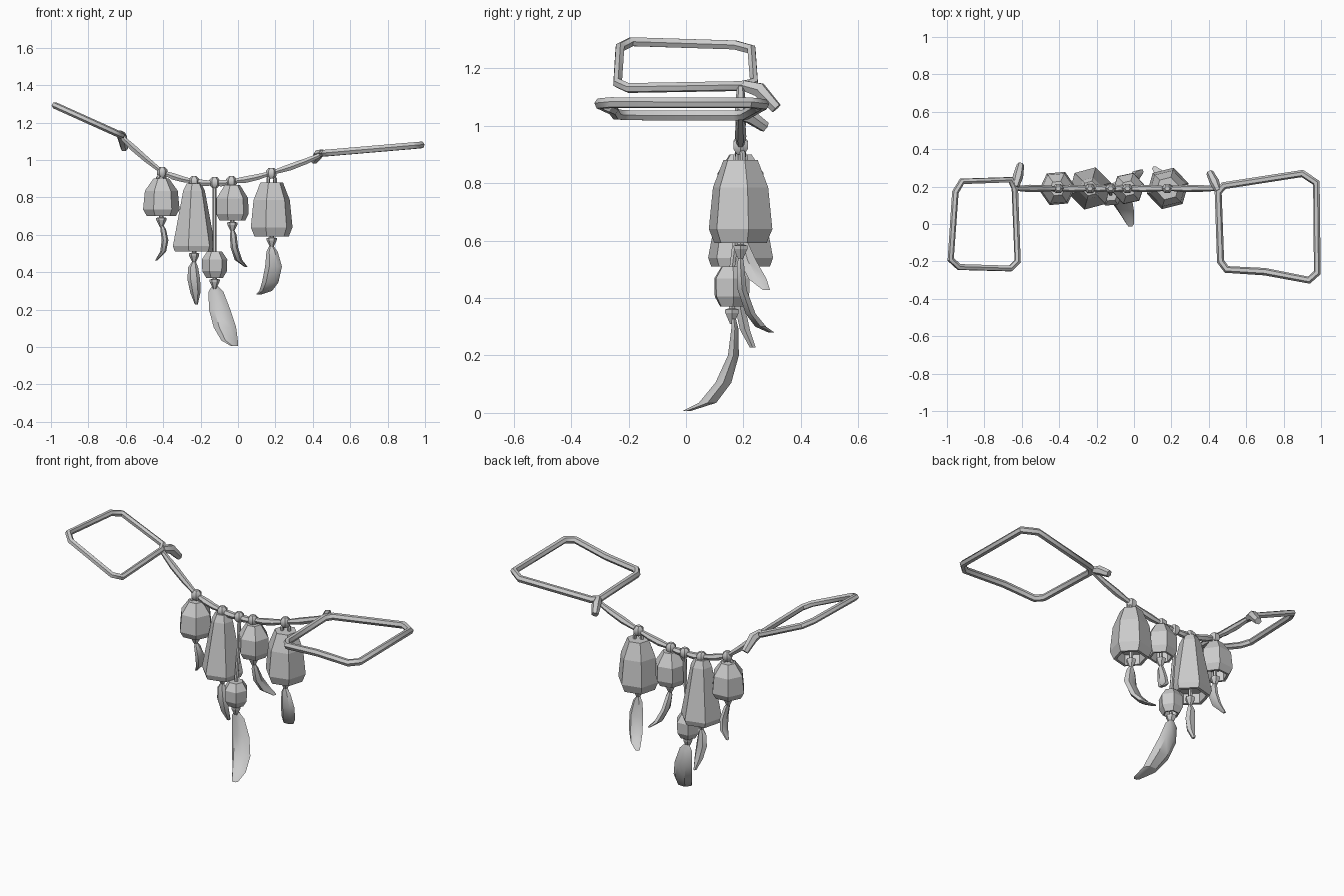
import bpy, bmesh
from math import cos, sin, pi, radians
from mathutils import Vector

cube = bpy.data.objects.get("Cube")
if cube:
    bpy.data.objects.remove(cube, do_unlink=True)

mat = bpy.data.materials.new("plain grey")
mat.use_nodes = True
GREY = (0.6, 0.6, 0.6, 1)
mat.diffuse_color = GREY
mat.node_tree.nodes["Principled BSDF"].inputs["Base Color"].default_value = GREY


def add(name, mesh, smooth=0):
    mesh.materials.clear()
    mesh.materials.append(mat)
    ob = bpy.data.objects.new(name, mesh)
    bpy.context.collection.objects.link(ob)
    if smooth:
        bpy.ops.object.select_all(action='DESELECT')
        ob.select_set(True)
        bpy.context.view_layer.objects.active = ob
        bpy.ops.object.shade_smooth_by_angle(angle=radians(smooth))
    return ob


def loft(name, rings, sides=6, turn=0, smooth=0):
    """Skin horizontal rings given as (x, y, z, rx, ry)."""
    bm = bmesh.new()
    loops = []
    for x, y, z, rx, ry in rings:
        angles = [turn + 2 * pi * k / sides for k in range(sides)]
        loops.append([bm.verts.new((x + rx * cos(a), y + ry * sin(a), z)) for a in angles])
    for a, b in zip(loops, loops[1:]):
        for k in range(sides):
            j = (k + 1) % sides
            bm.faces.new((a[k], a[j], b[j], b[k]))
    bm.faces.new(loops[0])
    bm.faces.new(loops[-1])
    bmesh.ops.recalc_face_normals(bm, faces=bm.faces)
    mesh = bpy.data.meshes.new(name)
    bm.to_mesh(mesh)
    bm.free()
    return add(name, mesh, smooth)


def tube(name, points, radii, closed=False):
    """Faceted cord along a polyline."""
    cu = bpy.data.curves.new(name, 'CURVE')
    cu.dimensions = '3D'
    cu.bevel_depth = 1
    cu.bevel_resolution = 1
    cu.use_fill_caps = True
    sp = cu.splines.new('POLY')
    sp.points.add(len(points) - 1)
    sp.use_cyclic_u = closed
    for i, (p, co) in enumerate(zip(sp.points, points)):
        p.co = (*co, 1)
        p.radius = radii[i % len(radii)]
    tmp = bpy.data.objects.new(name, cu)
    bpy.context.collection.objects.link(tmp)
    dg = bpy.context.evaluated_depsgraph_get()
    mesh = bpy.data.meshes.new_from_object(tmp.evaluated_get(dg))
    bpy.data.objects.remove(tmp, do_unlink=True)
    return add(name, mesh, 50)


Y = 0.19

# Tie loops at both ends, each lying in a sloping plane
right_loop = [(-.98, -.19), (-.935, -.23), (-.66, -.238), (-.622, -.2),
              (-.637, .19), (-.66, .237), (-.92, .228), (-.955, .17)]
tube("right_tie_loop", [(x, y, 1.13 - (x + .62) * .45) for x, y in right_loop], [.018], True)
left_loop = [(.463, -.2), (.495, -.243), (.7, -.255), (.935, -.3),
             (.98, -.26), (.975, .22), (.9, .27), (.48, .205), (.45, .17)]
tube("left_tie_loop", [(x, y, 1.035 + (x - .45) * .085) for x, y in left_loop], [.02], True)

# Knots with loose tails
tube("right_knot_tail", [(-.635, .2, 1.14), (-.62, .255, 1.125), (-.607, .315, 1.06)], [.02, .028, .02])
tube("left_knot_tail", [(.45, .18, 1.04), (.43, .225, 1.03), (.405, .275, .995)], [.018, .026, .02])

# Cord from which everything hangs
knots = [(-.64, 1.14), (-.405, .935), (-.235, .885), (-.125, .88), (-.035, .885), (.178, .93), (.46, 1.035)]
cord = []
for (xa, za), (xb, zb) in zip(knots, knots[1:]):
    sag = .006
    cord += [(xa, Y, za), (xa * .65 + xb * .35, Y, za * .65 + zb * .35 - sag),
             (xa * .35 + xb * .65, Y, za * .35 + zb * .65 - sag)]
cord.append((knots[-1][0], Y, knots[-1][1]))
tube("hanging_cord", cord, [.012, .02, .018])

# Bells: x, y, turn in degrees, profile of (radius, height) from top to lip
bells = {
    "right_bell": (-.41, Y, 5, [(.042, .9), (.088, .835), (.098, .735), (.078, .7)]),
    "tall_bell": (-.235, Y, 15, [(.04, .875), (.06, .835), (.117, .54), (.106, .51)]),
    "low_bell": (-.125, .16, 5, [(.04, .51), (.068, .468), (.066, .405), (.045, .37)]),
    "middle_bell": (-.03, Y, 12, [(.042, .865), (.086, .795), (.088, .71), (.07, .675)]),
    "left_bell": (.18, Y, 14, [(.062, .88), (.1, .785), (.115, .64), (.095, .592)]),
}
for name, (x, y, turn, prof) in bells.items():
    lip_r, lip_z = prof[-1]
    hollow = [(lip_r * .82, lip_z), (lip_r * .82, lip_z + .06)]
    loft(name, [(x, y, z, r, r) for r, z in prof + hollow], 6, radians(turn))

    # Cord knot and the hanger holding the bell
    top = prof[0][1]
    kx, kz = min(knots, key=lambda k: abs(k[0] - x))
    loft(name + "_knot", [(kx, Y, kz + dz, r, r) for dz, r in
                          ((.028, .014), (.012, .029), (-.012, .029), (-.03, .014))], 6, 0, 40)
    if name == "low_bell":
        tube("low_bell_string", [(kx, Y, kz), (x, Y - .005, .7), (x, y, top - .01)], [.011])
    else:
        for s in (-1, 1):
            tube(name + "_hanger", [(kx, Y, kz), (x + s * .018, Y + s * .008, kz - .03),
                                    (x + s * .018, Y + s * .008, top - .015)], [.01])

    # Clapper stem and its flared bead
    loft(name + "_clapper", [(x, y, lip_z + .06, .011, .011), (x, y, lip_z - .006, .012, .012),
                             (x, y, lip_z - .01, .028, .028), (x, y, lip_z - .022, .027, .027),
                             (x, y, lip_z - .06, .008, .008)], 6, 0)

# Curved leaf-shaped pendants: rings of (x, y, z, half width, half depth)
leaves = {
    "right_leaf": [(-.41, .19, .655, .007, .008), (-.4, .19, .63, .015, .022), (-.39, .2, .57, .018, .033),
                   (-.4, .215, .51, .016, .03), (-.437, .235, .463, .006, .01)],
    "tall_leaf": [(-.235, .19, .46, .008, .008), (-.24, .19, .425, .027, .018), (-.236, .19, .36, .034, .02),
                  (-.228, .205, .29, .027, .02), (-.223, .232, .228, .008, .012)],
    "low_leaf": [(-.125, .165, .335, .008, .008), (-.118, .17, .295, .04, .014), (-.098, .165, .2, .057, .022),
                 (-.07, .13, .105, .06, .032), (-.045, .075, .035, .044, .035), (-.02, 0, .006, .02, .016)],
    "middle_leaf": [(-.03, .19, .63, .008, .008), (-.026, .195, .6, .018, .02), (-.019, .215, .53, .02, .034),
                    (.003, .25, .465, .02, .036), (.043, .28, .428, .008, .014)],
    "left_leaf": [(.178, .19, .545, .008, .008), (.182, .19, .51, .03, .015), (.19, .195, .43, .045, .018),
                  (.172, .225, .345, .044, .02), (.148, .26, .3, .034, .022), (.11, .297, .28, .014, .012)],
}
for name, rings in leaves.items():
    loft(name, rings, 6, radians(0), 35)
